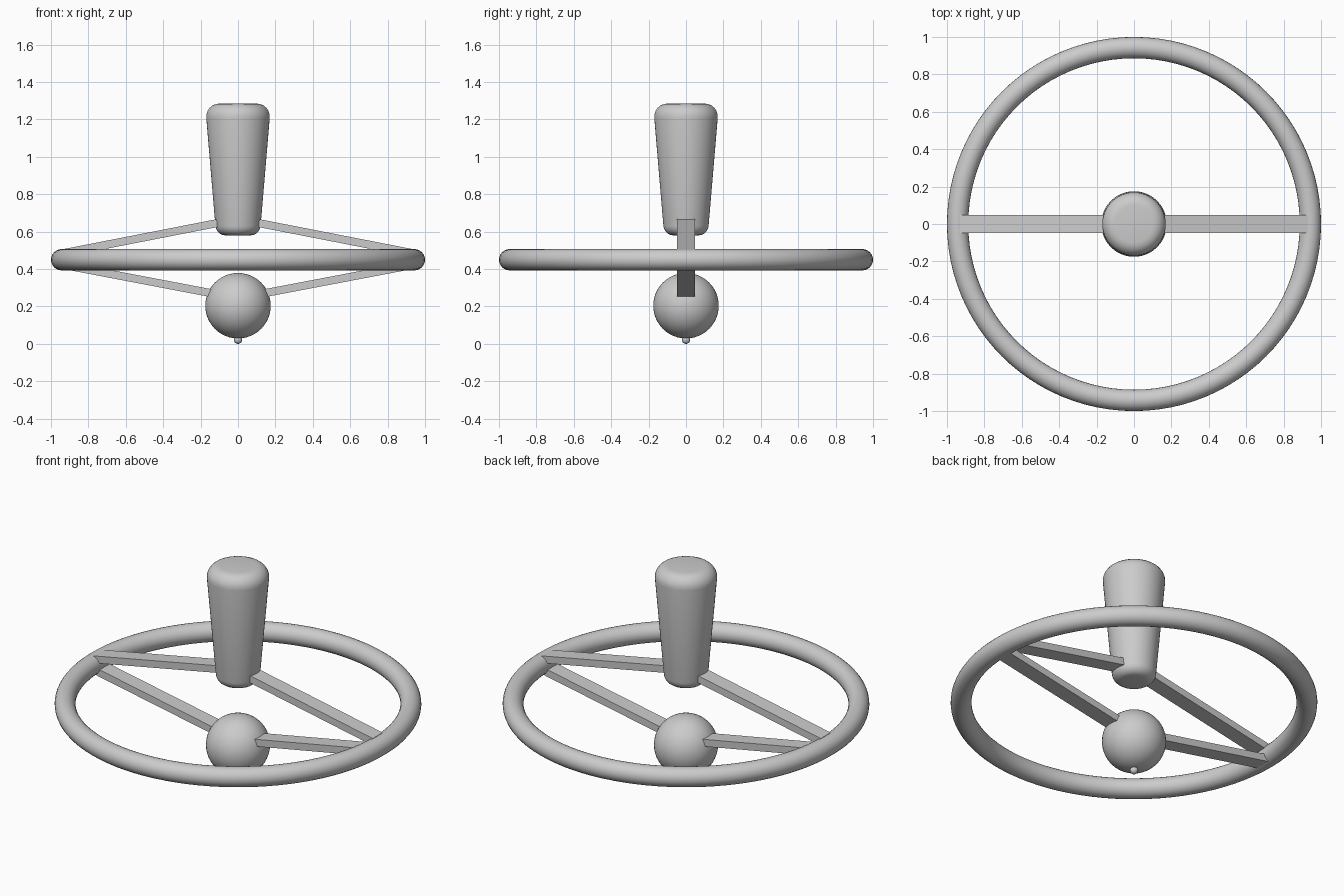
import bpy, bmesh, math

cube = bpy.data.objects.get("Cube")
if cube:
    bpy.data.objects.remove(cube)

grey = bpy.data.materials.new("plain grey")
grey.use_nodes = True
COLOUR = (0.6, 0.6, 0.6, 1)
grey.diffuse_color = COLOUR
grey.node_tree.nodes["Principled BSDF"].inputs["Base Color"].default_value = COLOUR


def finish(obj, name, smooth=True):
    obj.name = obj.data.name = name
    obj.data.materials.append(grey)
    if smooth:
        for o in bpy.context.selected_objects:
            o.select_set(False)
        obj.select_set(True)
        bpy.context.view_layer.objects.active = obj
        bpy.ops.object.shade_smooth_by_angle(angle=math.radians(40))
    return obj


def from_bmesh(bm, name, smooth=True):
    bmesh.ops.recalc_face_normals(bm, faces=bm.faces)
    mesh = bpy.data.meshes.new(name)
    bm.to_mesh(mesh)
    bm.free()
    obj = bpy.data.objects.new(name, mesh)
    bpy.context.collection.objects.link(obj)
    return finish(obj, name, smooth)


def sphere(name, radius, z):
    bpy.ops.mesh.primitive_uv_sphere_add(segments=48, ring_count=24, radius=radius, location=(0, 0, z))
    return finish(bpy.context.object, name)


def corner(r, z, radius, start, end, steps=6):
    """Points of a rounded corner, angles in degrees."""
    angles = [math.radians(start + (end - start) * i / steps) for i in range(steps + 1)]
    return [(r + radius * math.cos(a), z + radius * math.sin(a)) for a in angles]


# Tapered handle with rounded ends, spun around its axis
profile = [(0, 0.58)] + corner(0.066, 0.635, 0.055, -90, -5)
profile += corner(0.1, 1.215, 0.07, -5, 90) + [(0, 1.285)]
bm = bmesh.new()
verts = [bm.verts.new((r, 0, z)) for r, z in profile]
edges = [bm.edges.new(pair) for pair in zip(verts, verts[1:])]
bmesh.ops.spin(bm, geom=verts + edges, cent=(0, 0, 0), axis=(0, 0, 1), angle=math.tau, steps=48)
bmesh.ops.remove_doubles(bm, verts=bm.verts, dist=0.0001)
from_bmesh(bm, "handle")

# Ring
bpy.ops.mesh.primitive_torus_add(major_segments=96, minor_segments=24, major_radius=0.943,
                                 minor_radius=0.057, location=(0, 0, 0.45))
finish(bpy.context.object, "ring")

# Ball and the small tip under it
sphere("ball", 0.175, 0.204)
sphere("tip", 0.022, 0.022)


# Four flat-sided struts from the hubs to the ring
def strut(name, side, inner, outer, thick=0.043, half=0.047):
    bm = bmesh.new()
    bmesh.ops.create_cube(bm, size=1)
    for v in bm.verts:
        x, z = outer if v.co.x > 0 else inner
        v.co = (side * x, half * (1 if v.co.y > 0 else -1), z + thick * v.co.z)
    from_bmesh(bm, name, smooth=False)


for side, label in ((1, "left"), (-1, "right")):
    strut("upper_strut_" + label, side, (0.105, 0.647), (0.93, 0.486))
    strut("lower_strut_" + label, side, (0.12, 0.267), (0.93, 0.421))
